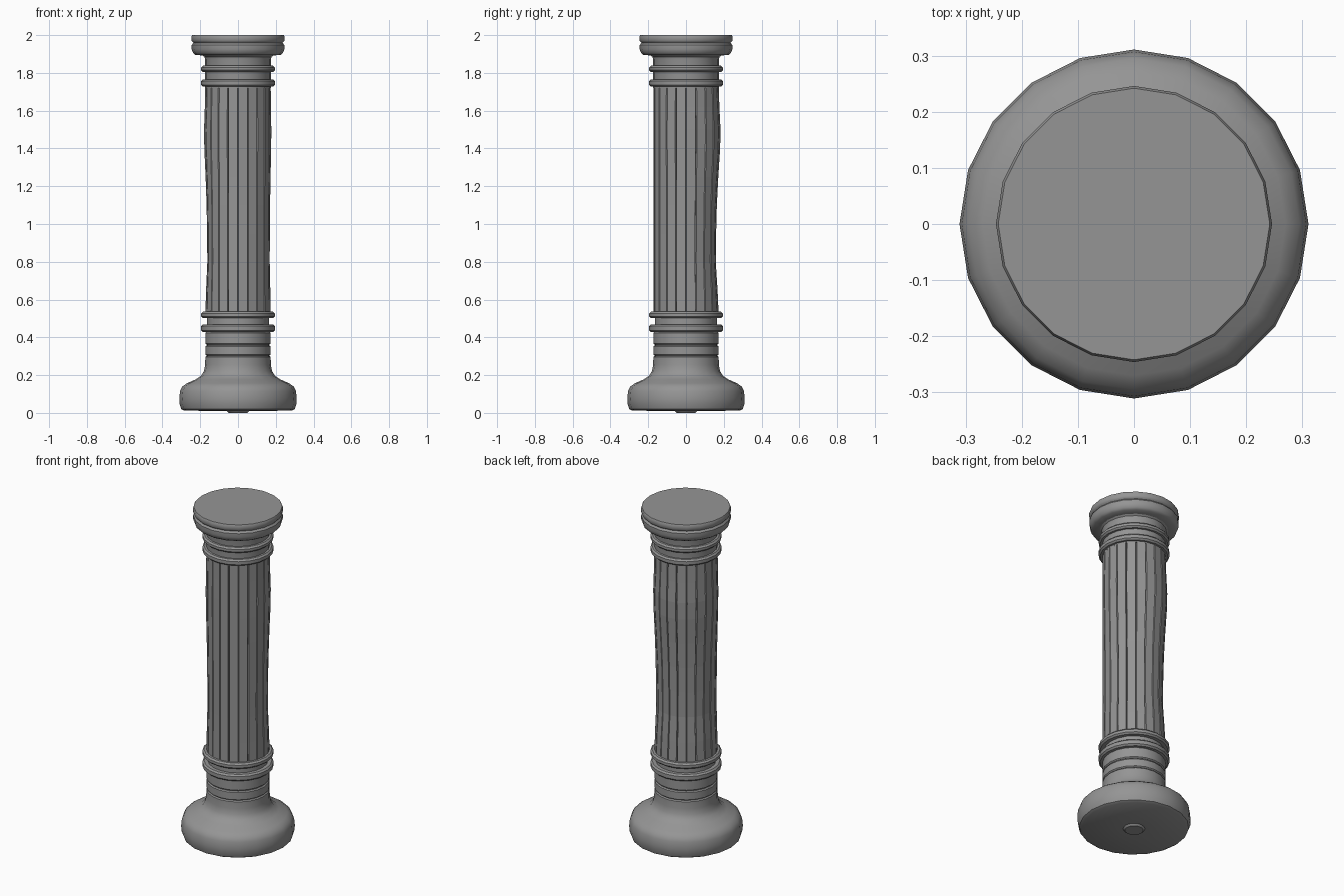
import bpy, bmesh, math

SIDES = 20
cube = bpy.data.objects.get("Cube")
if cube:
    bpy.data.objects.remove(cube)

stone = bpy.data.materials.new("grey stone")
stone.use_nodes = True
colour = (0.3, 0.3, 0.3, 1)
stone.diffuse_color = colour
stone.node_tree.nodes["Principled BSDF"].inputs["Base Color"].default_value = colour


def loft(name, loops, smooth):
    """Skin closed loops of points, capping both ends."""
    bm = bmesh.new()
    rows = [[bm.verts.new(p) for p in loop] for loop in loops]
    n = len(rows[0])
    for a, b in zip(rows, rows[1:]):
        for i in range(n):
            j = (i + 1) % n
            bm.faces.new((a[i], a[j], b[j], b[i]))
    bm.faces.new(rows[0][::-1])
    bm.faces.new(rows[-1])
    bmesh.ops.recalc_face_normals(bm, faces=bm.faces[:])
    mesh = bpy.data.meshes.new(name)
    bm.to_mesh(mesh)
    bm.free()
    mesh.materials.append(stone)
    ob = bpy.data.objects.new(name, mesh)
    bpy.context.collection.objects.link(ob)
    if smooth:
        bpy.ops.object.select_all(action="DESELECT")
        ob.select_set(True)
        bpy.context.view_layer.objects.active = ob
        bpy.ops.object.shade_smooth_by_angle(angle=math.radians(35))
    return ob


def turned(name, profile):
    angles = [math.tau * i / SIDES for i in range(SIDES)]
    return loft(name, [[(r * math.cos(a), r * math.sin(a), z) for a in angles]
                       for r, z in profile], True)


def band(name, r, z0, z1, bevel=0.006):
    turned(name, [(r - bevel, z0), (r, z0 + bevel), (r, z1 - bevel), (r - bevel, z1)])


# Spreading foot
turned("base", [(0.05, 0), (0.06, 0.01), (0.285, 0.012), (0.3, 0.02), (0.309, 0.045),
                (0.311, 0.075), (0.307, 0.115), (0.295, 0.14), (0.27, 0.157),
                (0.225, 0.177), (0.195, 0.197), (0.18, 0.222), (0.174, 0.255),
                (0.173, 0.296), (0.167, 0.302)])

# Neck bands and core below the shaft
turned("lower_core", [(0.165, 0.29), (0.165, 0.54)])
band("lower_band", 0.173, 0.303, 0.358)
band("upper_band", 0.173, 0.361, 0.43)

# Rings at both ends of the shaft
for name, z0, z1 in (("lower_ring_1", 0.428, 0.468), ("lower_ring_2", 0.502, 0.536),
                     ("upper_ring_1", 1.728, 1.765), ("upper_ring_2", 1.805, 1.838)):
    band(name, 0.195, z0, z1, 0.009)

# Capital
turned("upper_core", [(0.174, 1.72), (0.174, 1.87), (0.178, 1.885), (0.19, 1.895)])
turned("capital", [(0.18, 1.892), (0.225, 1.895), (0.238, 1.905), (0.245, 1.925),
                   (0.245, 1.948), (0.238, 1.957), (0.235, 1.96)])
turned("top_slab", [(0.235, 1.958), (0.242, 1.965), (0.246, 1.972),
                    (0.246, 1.992), (0.242, 2)])

# Worn shaft: flat staves with narrow grooves, swelling and sinking at the back
WEAR = [(0.52, 0), (0.65, -0.006), (0.8, -0.016), (0.95, -0.014), (1.1, -0.01),
        (1.25, -0.002), (1.4, 0.008), (1.5, 0.01), (1.62, 0.004), (1.74, 0)]
loops = []
for z, wear in WEAR:
    loop = []
    for i in range(SIDES):
        for turn, depth in ((-0.02, 0), (0, 0.009), (0.02, 0)):
            a = math.tau * i / SIDES + turn
            side = 0.5 + 0.5 * math.cos(a - math.radians(110))
            r = 0.173 - depth + wear * side
            loop.append((r * math.cos(a), r * math.sin(a), z))
    loops.append(loop)
loft("fluted_shaft", loops, False)
